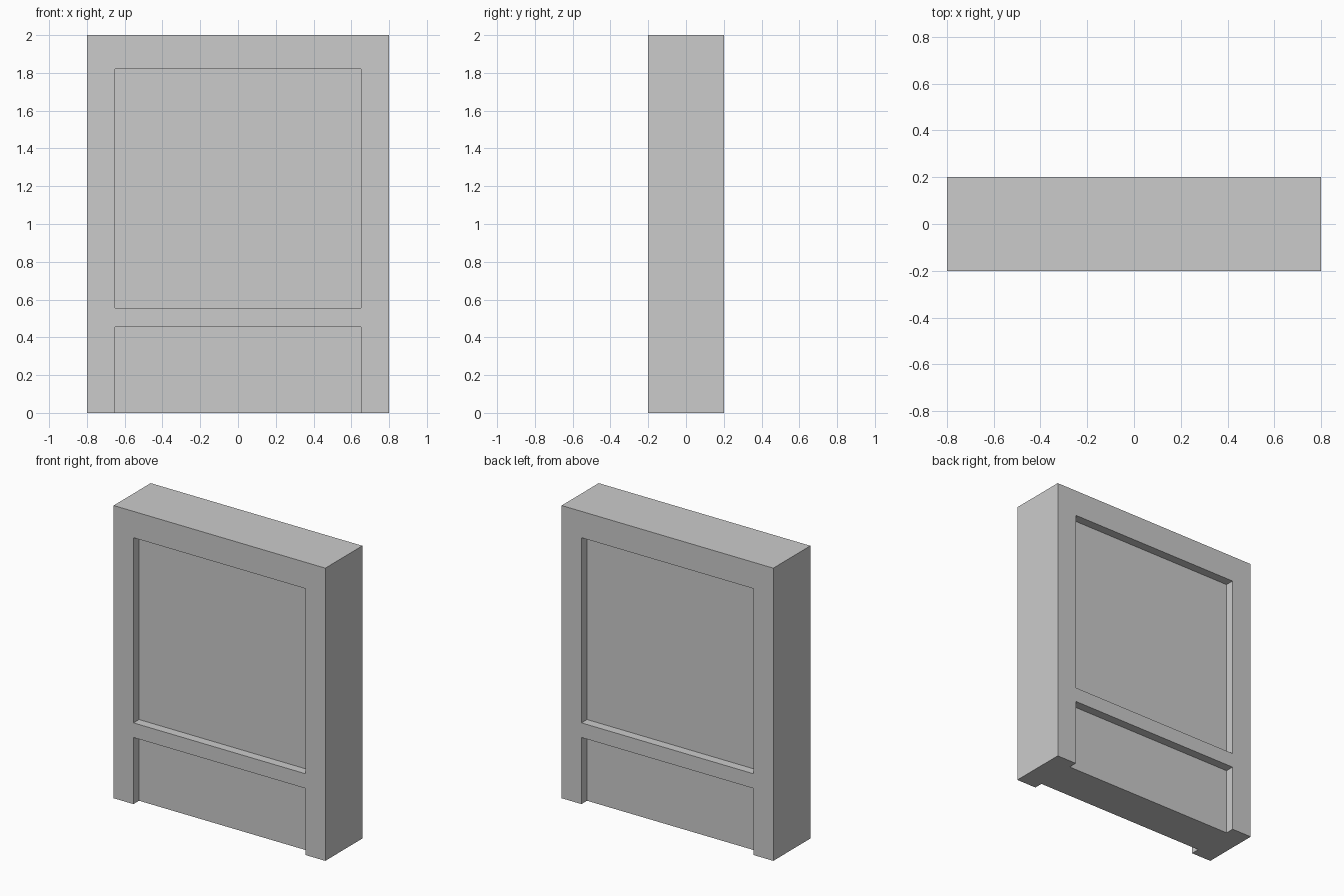
import bpy

if "Cube" in bpy.data.objects:
    bpy.data.objects.remove(bpy.data.objects["Cube"])

WIDTH, DEPTH, HEIGHT = 1.6, 0.4, 2.0
PANEL_HALF = 0.65      # half width of the recessed panels
RECESS = 0.06          # how far the panels sit back from each face


def box(name, x0, x1, y0, y1, z0, z1):
    bpy.ops.mesh.primitive_cube_add(
        size=1, location=((x0 + x1) / 2, (y0 + y1) / 2, (z0 + z1) / 2))
    ob = bpy.context.object
    ob.name = name
    ob.scale = (x1 - x0, y1 - y0, z1 - z0)
    bpy.ops.object.transform_apply(location=True, rotation=True, scale=True)
    return ob


# Solid wall block
wall = box("panelled_wall", -WIDTH / 2, WIDTH / 2, -DEPTH / 2, DEPTH / 2, 0, HEIGHT)

# Recessed panels on front and back; the lower one runs out through the base
for part, z0, z1 in (("upper", 0.555, 1.82), ("lower", -0.1, 0.455)):
    for side, s in (("front", -1), ("back", 1)):
        y0, y1 = sorted((s * (DEPTH / 2 - RECESS), s * (DEPTH / 2 + 0.1)))
        cutter = box(f"{part}_{side}_recess_cutter",
                     -PANEL_HALF, PANEL_HALF, y0, y1, z0, z1)
        cutter.hide_render = True
        bpy.context.view_layer.objects.active = wall
        mod = wall.modifiers.new("recess", 'BOOLEAN')
        mod.operation = 'DIFFERENCE'
        mod.solver = 'EXACT'
        mod.object = cutter
        bpy.ops.object.modifier_apply(modifier=mod.name)
        bpy.data.objects.remove(cutter, do_unlink=True)
